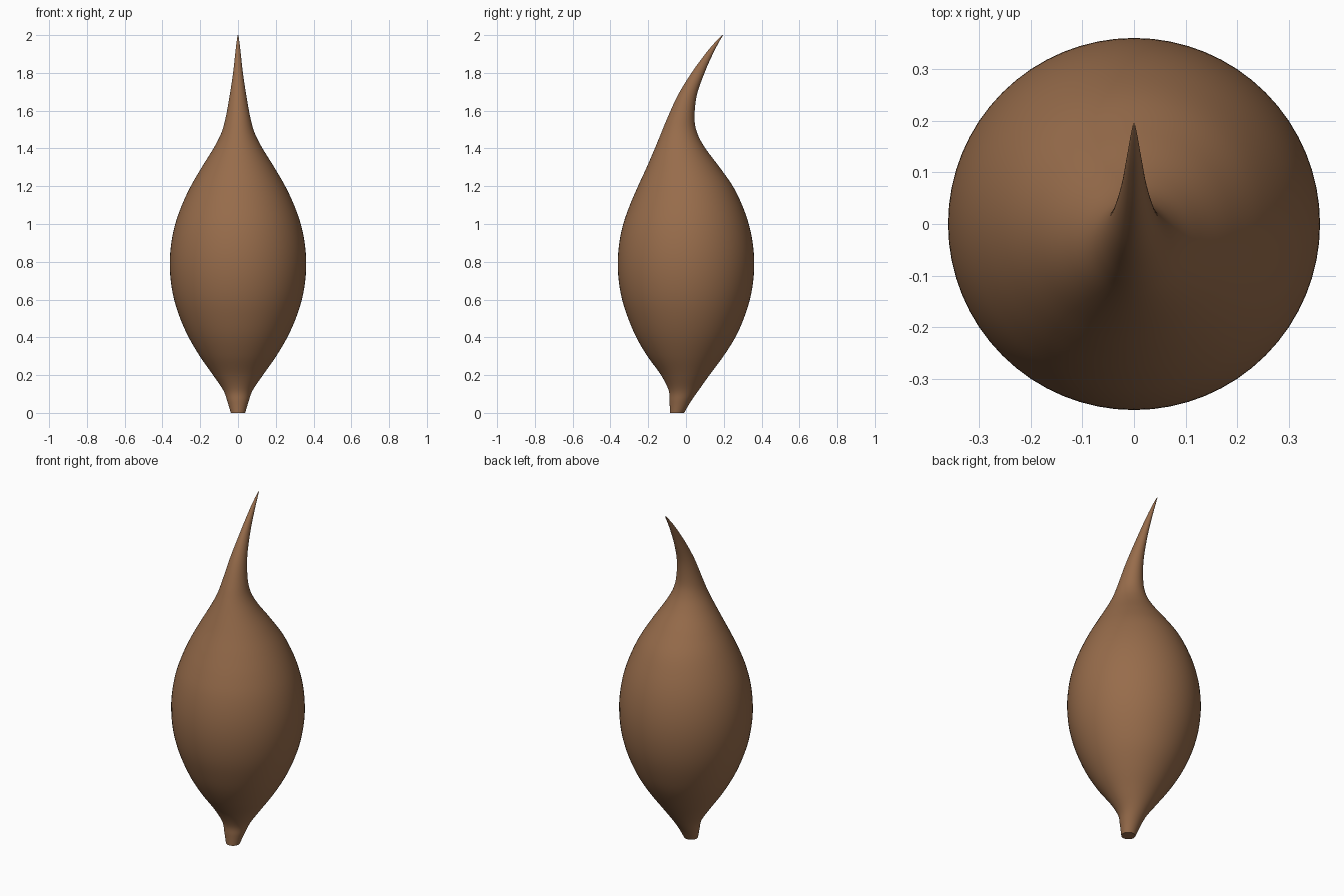
import bpy, bmesh, math

if "Cube" in bpy.data.objects:
    bpy.data.objects.remove(bpy.data.objects["Cube"])

SIDES, STEPS = 64, 6

# Profile rows: height, half-width in x, back edge y-min, front edge y-max
rows = [
    (0.00, 0.038, -0.085, -0.010),
    (0.06, 0.056, -0.087, 0.025),
    (0.12, 0.078, -0.092, 0.067),
    (0.20, 0.132, -0.132, 0.124),
    (0.30, 0.202, -0.204, 0.198),
    (0.40, 0.261, -0.263, 0.261),
    (0.50, 0.306, -0.306, 0.306),
    (0.60, 0.338, -0.338, 0.338),
    (0.70, 0.356, -0.356, 0.356),
    (0.80, 0.361, -0.361, 0.361),
    (0.90, 0.353, -0.353, 0.353),
    (1.00, 0.332, -0.332, 0.332),
    (1.10, 0.297, -0.297, 0.297),
    (1.20, 0.250, -0.254, 0.248),
    (1.30, 0.192, -0.208, 0.178),
    (1.40, 0.130, -0.165, 0.103),
    (1.48, 0.089, -0.132, 0.060),
    (1.56, 0.066, -0.099, 0.045),
    (1.68, 0.044, -0.044, 0.057),
    (1.80, 0.026, 0.029, 0.098),
    (1.90, 0.015, 0.102, 0.142),
    (1.96, 0.008, 0.152, 0.173),
    (2.00, 0.002, 0.190, 0.196),
]


def spline(p0, p1, p2, p3, t):
    """Catmull-Rom point between p1 and p2."""
    return [0.5 * (2 * b + (c - a) * t + (2 * a - 5 * b + 4 * c - d) * t * t
                   + (3 * b - a - 3 * c + d) * t ** 3)
            for a, b, c, d in zip(p0, p1, p2, p3)]


# Smooth the profile
fine = []
last = len(rows) - 1
for i in range(last):
    pts = [rows[min(max(i + k, 0), last)] for k in (-1, 0, 1, 2)]
    for s in range(STEPS):
        fine.append(spline(*pts, s / STEPS))
fine.append(rows[-1])

# Loft the bulb with its stem and curved tip
bm = bmesh.new()
rings = []
for z, rx, lo, hi in fine:
    cy, ry = (lo + hi) / 2, (hi - lo) / 2
    rings.append([bm.verts.new((rx * math.cos(a), cy + ry * math.sin(a), z))
                  for a in (2 * math.pi * k / SIDES for k in range(SIDES))])
for r0, r1 in zip(rings, rings[1:]):
    for k in range(SIDES):
        n = (k + 1) % SIDES
        bm.faces.new((r0[k], r0[n], r1[n], r1[k]))
bm.faces.new(rings[0][::-1])
bm.faces.new(rings[-1])

mesh = bpy.data.meshes.new("bulb")
bm.to_mesh(mesh)
bm.free()
bulb = bpy.data.objects.new("bulb", mesh)
bpy.context.collection.objects.link(bulb)

# Brown skin
skin = bpy.data.materials.new("brown_skin")
skin.diffuse_color = (0.31, 0.15, 0.07, 1)
skin.use_nodes = True
skin.node_tree.nodes["Principled BSDF"].inputs["Base Color"].default_value = skin.diffuse_color
mesh.materials.append(skin)

bpy.context.view_layer.objects.active = bulb
bulb.select_set(True)
bpy.ops.object.shade_smooth_by_angle(angle=math.radians(40))
